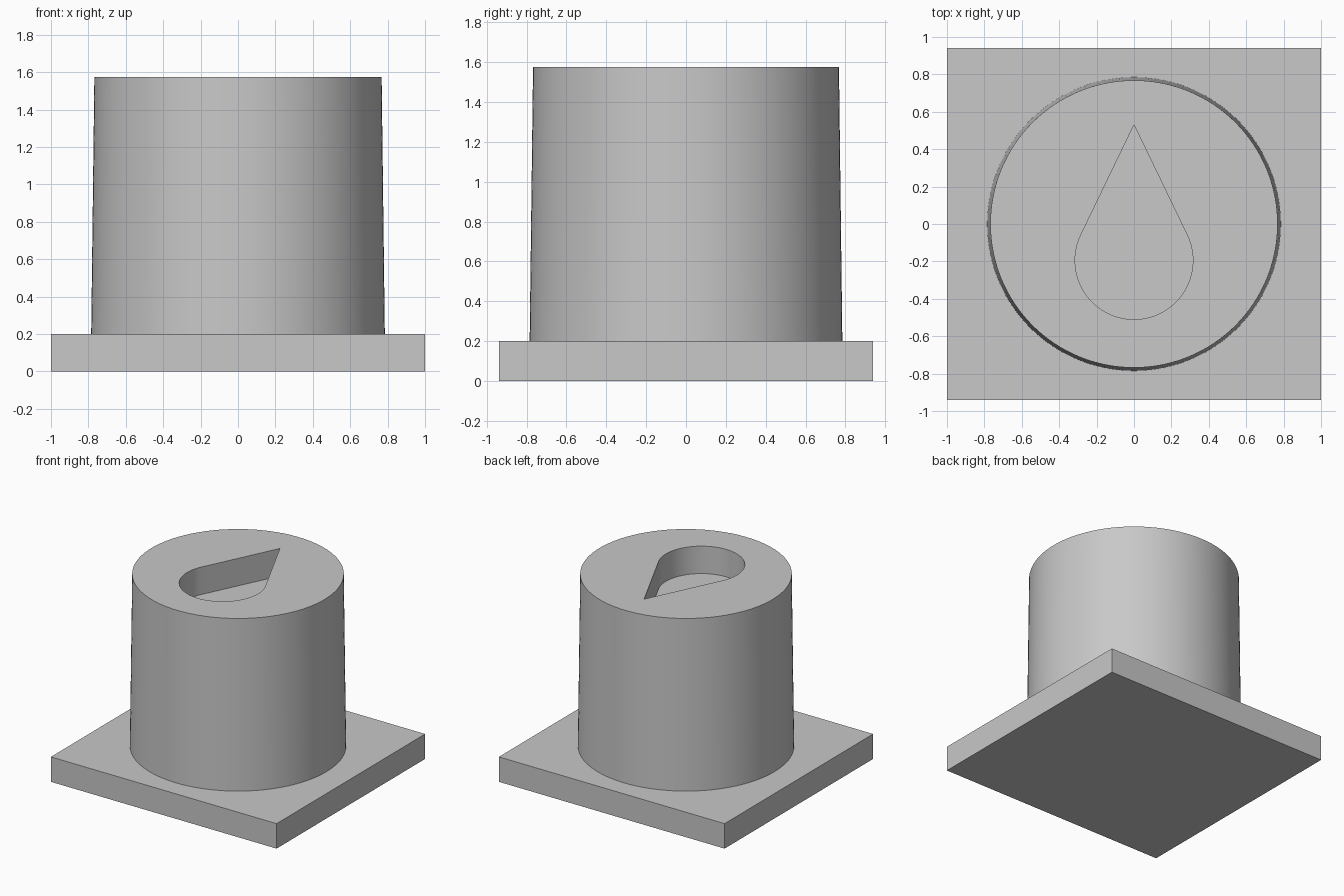
import bpy
import bmesh
from math import asin, cos, sin, pi

if "Cube" in bpy.data.objects:
    bpy.data.objects.remove(bpy.data.objects["Cube"])

grey = bpy.data.materials.new("plain grey")
grey.use_nodes = True
colour = (0.58, 0.58, 0.58, 1)
grey.diffuse_color = colour
grey.node_tree.nodes["Principled BSDF"].inputs["Base Color"].default_value = colour

BASE_TOP, TOP = 0.2, 1.575
RECESS_DEPTH = 0.22


def prism(name, lower, upper, z0, z1):
    """Join two matching outlines into a closed solid."""
    bm = bmesh.new()
    a = [bm.verts.new((x, y, z0)) for x, y in lower]
    b = [bm.verts.new((x, y, z1)) for x, y in upper]
    bm.faces.new(a[::-1])
    bm.faces.new(b)
    n = len(a)
    for i in range(n):
        j = (i + 1) % n
        bm.faces.new((a[i], a[j], b[j], b[i]))
    mesh = bpy.data.meshes.new(name)
    bm.to_mesh(mesh)
    bm.free()
    mesh.materials.append(grey)
    obj = bpy.data.objects.new(name, mesh)
    bpy.context.collection.objects.link(obj)
    return obj


def arc(radius, start, end, steps, cy=0):
    angles = [start + (end - start) * i / steps for i in range(steps + 1)]
    return [(radius * cos(t), cy + radius * sin(t)) for t in angles]


# Rectangular base plate
plate = [(-1, -0.94), (1, -0.94), (1, 0.94), (-1, 0.94)]
prism("base_plate", plate, plate, 0, BASE_TOP)

# Slightly tapered round column
column = prism("column", arc(0.785, 0, 2 * pi, 128)[:-1],
               arc(0.768, 0, 2 * pi, 128)[:-1], BASE_TOP, TOP)

# Teardrop outline: round end at the front, straight tangents to a rear tip
radius, centre_y, tip_y = 0.315, -0.195, 0.53
tangent = asin(radius / (tip_y - centre_y))
drop = [(0, tip_y)] + arc(radius, pi - tangent, 2 * pi + tangent, 64, centre_y)
cutter = prism("recess_cutter", drop, drop, TOP - RECESS_DEPTH, TOP + 0.1)
cutter.hide_render = True

# Sink the teardrop recess into the column top
cut = column.modifiers.new("teardrop_recess", "BOOLEAN")
cut.operation = "DIFFERENCE"
cut.solver = "EXACT"
cut.object = cutter
bpy.ops.object.select_all(action="DESELECT")
bpy.context.view_layer.objects.active = column
column.select_set(True)
bpy.ops.object.modifier_apply(modifier=cut.name)
bpy.data.objects.remove(cutter)
bpy.ops.object.shade_smooth_by_angle(angle=pi / 6)
